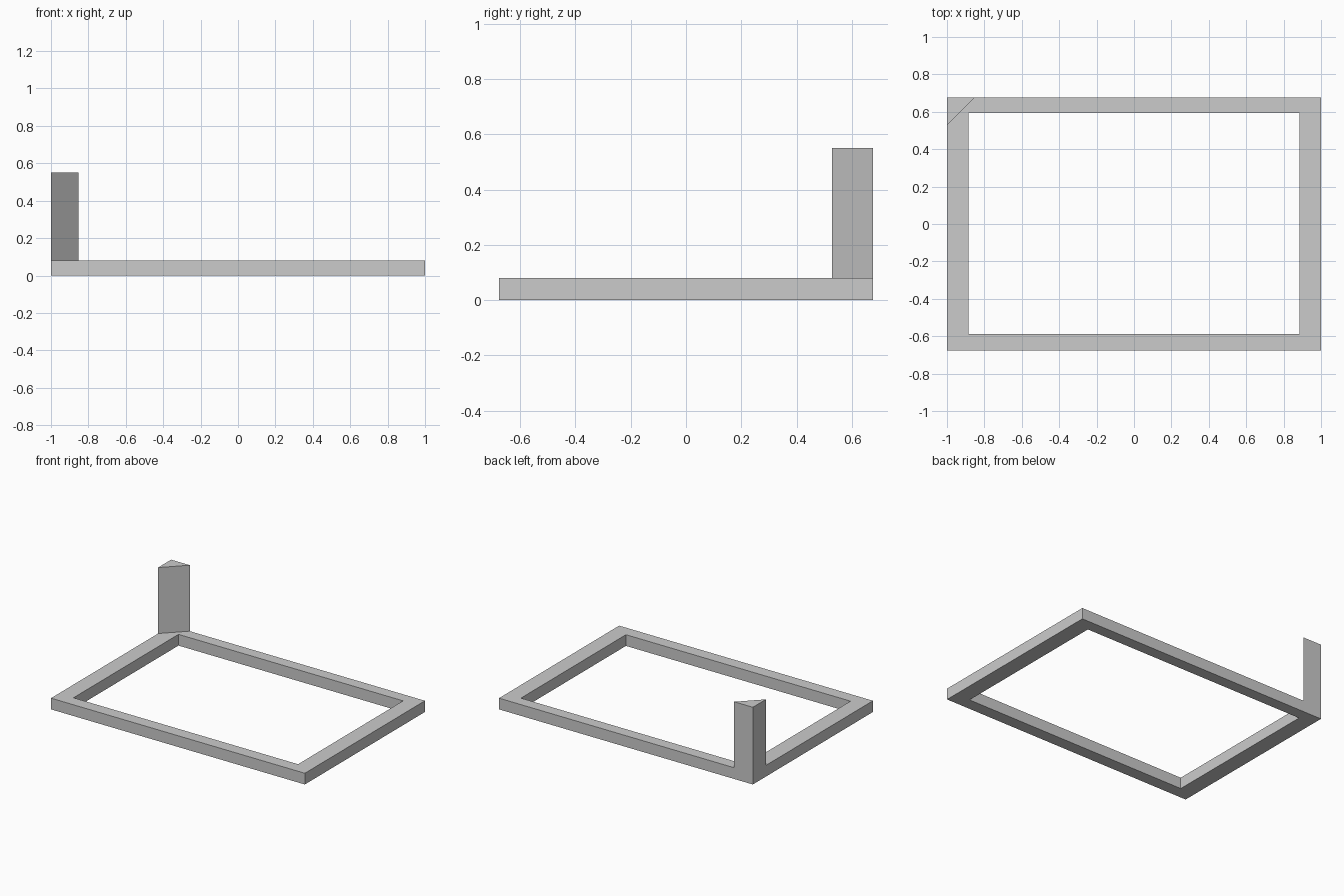
import bpy
import bmesh

if "Cube" in bpy.data.objects:
    bpy.data.objects.remove(bpy.data.objects["Cube"], do_unlink=True)

HALF_X, HALF_Y = 1.0, 0.676
FRAME_TOP, POST_TOP = 0.08, 0.55
LEG = 0.147

grey = bpy.data.materials.new("plain grey")
grey.use_nodes = True
colour = (0.6, 0.6, 0.6, 1.0)
grey.diffuse_color = colour
grey.node_tree.nodes["Principled BSDF"].inputs["Base Color"].default_value = colour


def rectangle(x0, x1, y0, y1):
    return [(x0, y0), (x1, y0), (x1, y1), (x0, y1)]


def extruded(name, loops, z0, z1):
    """Extrude an outline, or the ring between two matching outlines."""
    bm = bmesh.new()
    rings = [[bm.verts.new((x, y, z0)) for x, y in loop] for loop in loops]
    if len(rings) == 1:
        faces = [bm.faces.new(rings[0])]
    else:
        outer, inner = rings
        n = len(outer)
        faces = [bm.faces.new((outer[i], outer[(i + 1) % n],
                               inner[(i + 1) % n], inner[i])) for i in range(n)]
    result = bmesh.ops.extrude_face_region(bm, geom=faces, use_keep_orig=True)
    top = [v for v in result["geom"] if isinstance(v, bmesh.types.BMVert)]
    bmesh.ops.translate(bm, verts=top, vec=(0, 0, z1 - z0))
    bmesh.ops.recalc_face_normals(bm, faces=bm.faces)
    mesh = bpy.data.meshes.new(name)
    bm.to_mesh(mesh)
    bm.free()
    mesh.materials.append(grey)
    obj = bpy.data.objects.new(name, mesh)
    bpy.context.collection.objects.link(obj)
    return obj


# Flat rectangular frame with an open middle
extruded("base_frame",
         [rectangle(-HALF_X, HALF_X, -HALF_Y, HALF_Y),
          rectangle(-0.885, 0.885, -0.588, 0.594)],
         0, FRAME_TOP)

# Triangular post on the back right corner
extruded("corner_post",
         [[(-HALF_X, HALF_Y), (-HALF_X, HALF_Y - LEG), (-HALF_X + LEG, HALF_Y)]],
         FRAME_TOP, POST_TOP)
